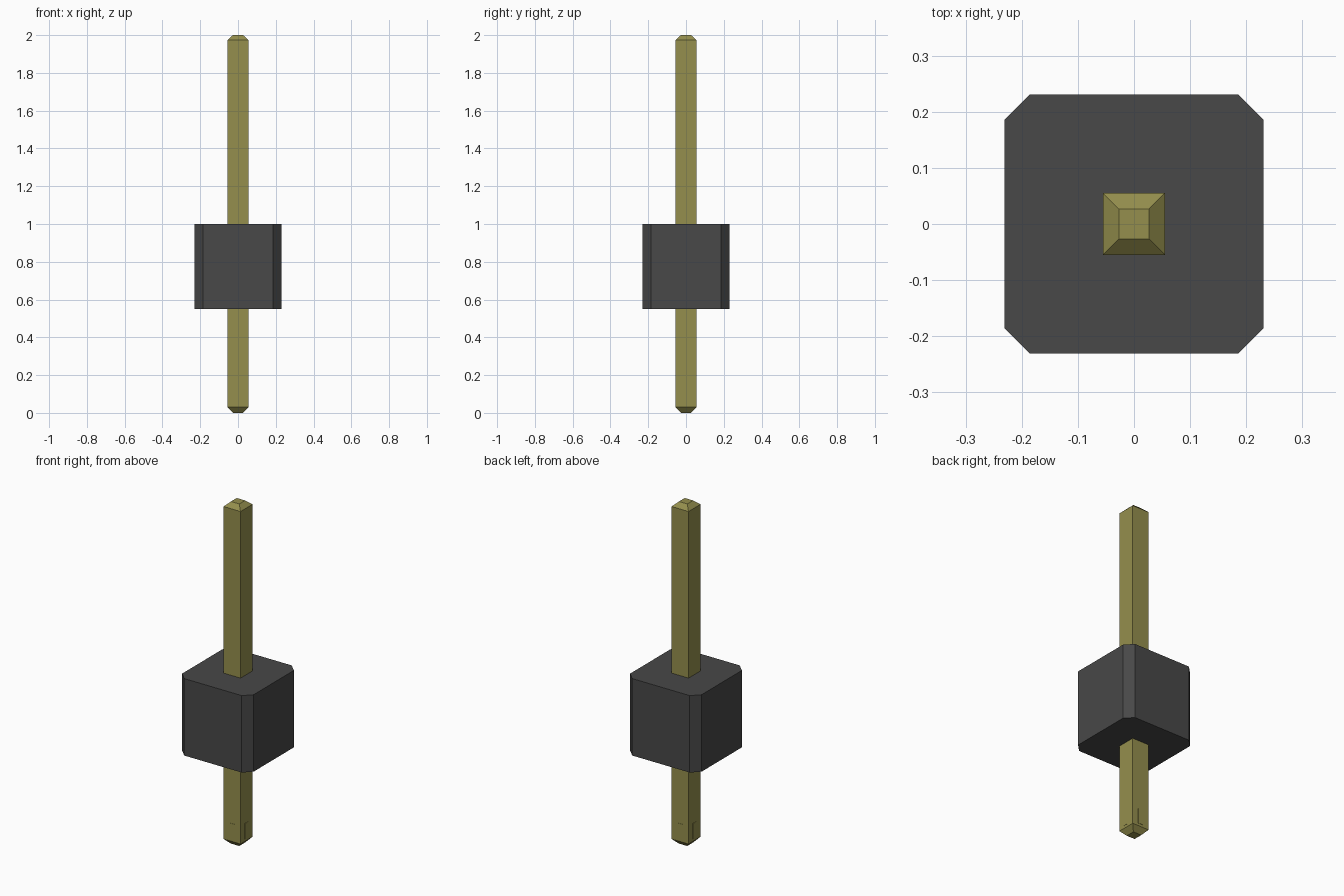
import bpy, bmesh, math
from mathutils import Matrix

if "Cube" in bpy.data.objects:
    bpy.data.objects.remove(bpy.data.objects["Cube"])


def material(name, color):
    mat = bpy.data.materials.new(name)
    mat.diffuse_color = color
    mat.use_nodes = True
    mat.node_tree.nodes["Principled BSDF"].inputs["Base Color"].default_value = mat.diffuse_color
    return mat


def loft(name, outlines, mat):
    """Join a stack of (outline, z) sections into a closed solid."""
    bm = bmesh.new()
    rings = [[bm.verts.new((x, y, z)) for x, y in pts] for pts, z in outlines]
    for a, b in zip(rings, rings[1:]):
        n = len(a)
        for i in range(n):
            j = (i + 1) % n
            bm.faces.new((a[i], a[j], b[j], b[i]))
    bm.faces.new(rings[0][::-1])
    bm.faces.new(rings[-1])
    return finish(name, bm, mat)


def finish(name, bm, mat):
    bmesh.ops.recalc_face_normals(bm, faces=bm.faces)
    mesh = bpy.data.meshes.new(name)
    bm.to_mesh(mesh)
    bm.free()
    mesh.materials.append(mat)
    obj = bpy.data.objects.new(name, mesh)
    bpy.context.collection.objects.link(obj)
    return obj


def square(h):
    return [(-h, -h), (h, -h), (h, h), (-h, h)]


def cut_square(h, c):
    k = h - c
    return [(-k, -h), (k, -h), (h, -k), (h, k), (k, h), (-k, h), (-h, k), (-h, -k)]


plastic = material("dark_plastic", (0.065, 0.065, 0.065, 1))
metal = material("gold_metal", (0.30, 0.275, 0.075, 1))

# Housing: square block with chamfered vertical corners
loft("housing", [(cut_square(0.231, 0.045), 0.55), (cut_square(0.231, 0.045), 1.0)], plastic)

# Pin: square post tapered at both ends
loft("pin", [(square(0.027), 0), (square(0.055), 0.03),
             (square(0.055), 1.974), (square(0.027), 2.0)], metal)

# Very shallow raised marks near the foot of each pin side
bm = bmesh.new()
for i in range(4):
    place = (Matrix.Rotation(i * math.pi / 2, 4, 'Z')
             @ Matrix.Translation((0, -0.054, 0.09))
             @ Matrix.Diagonal((0.034, 0.005, 0.09, 1)))
    bmesh.ops.create_cube(bm, size=1, matrix=place)
finish("pin_foot_marks", bm, metal)
